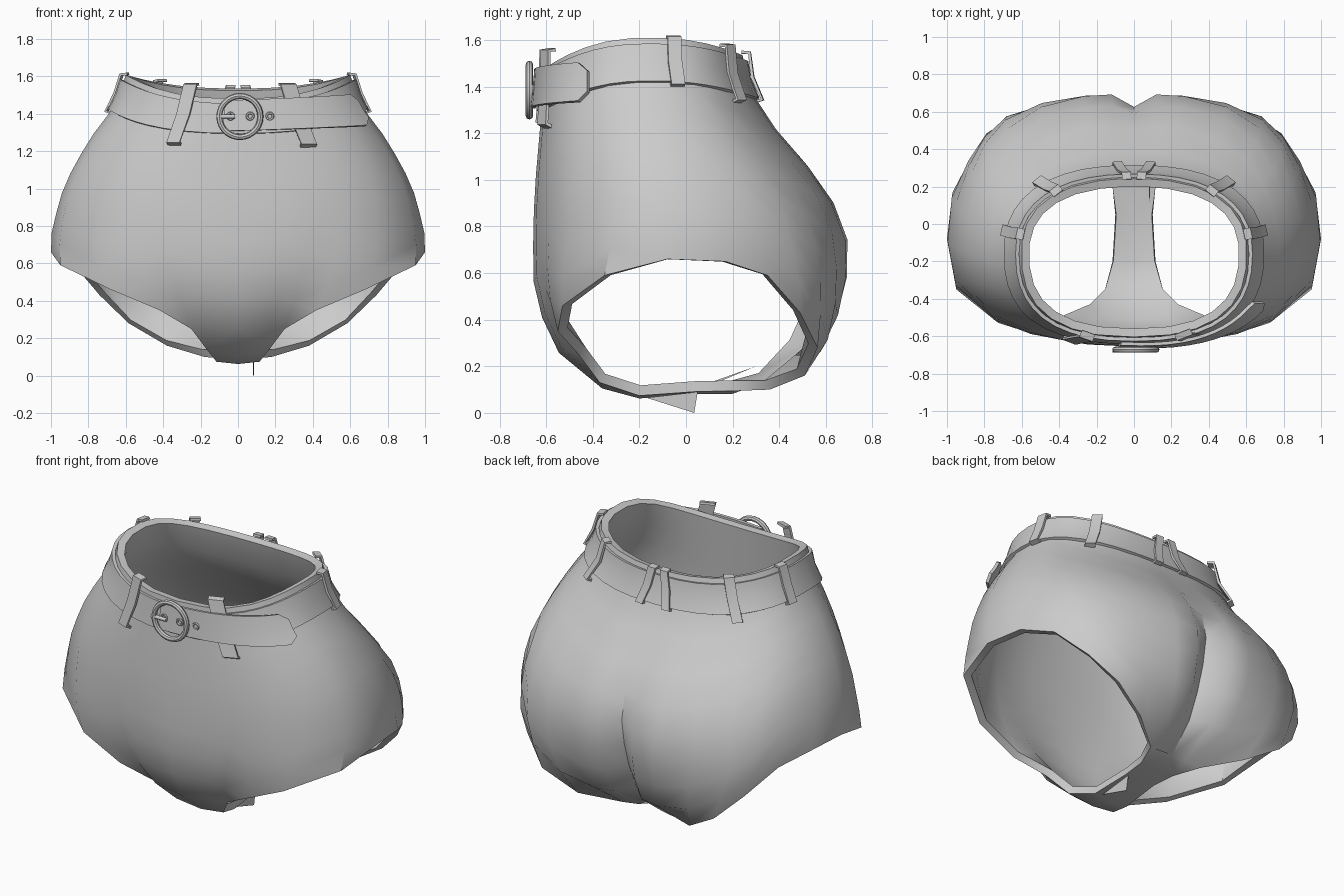
import bpy, bmesh, math
from math import sin, cos, pi, radians
from mathutils import Vector

if "Cube" in bpy.data.objects:
    bpy.data.objects.remove(bpy.data.objects["Cube"])

# Body profile by height: half width, front y, back y, depth of the back crease
ZS = [.05, .2, .37, .55, .75, .95, 1.12, 1.3, 1.45, 1.62]
WIDTH = [.7, .8, .9, .98, .99, .95, .88, .77, .655, .6]
FRONT = [-.25, -.5, -.6, -.65, -.655, -.65, -.635, -.62, -.605, -.6]
BACK = [.35, .6, .68, .715, .705, .62, .475, .315, .252, .232]
CREASE = [.1, .14, .14, .115, .075, .035, .012, 0, 0, 0]
E = .85


def lerp_table(tab, z):
    z = min(max(z, ZS[0]), ZS[-1])
    for i in range(len(ZS) - 1):
        if z <= ZS[i + 1]:
            f = (z - ZS[i]) / (ZS[i + 1] - ZS[i])
            return tab[i] + (tab[i + 1] - tab[i]) * f


def hull(a, z, off=0.0):
    """Point on the body at angle a (0 = front, pi = back), pushed out by off."""
    s, c = sin(a), cos(a)
    mid = -.08 - .08 * max(0, min(1, (z - .8) / .7))
    x = lerp_table(WIDTH, z) * math.copysign(abs(s) ** E, s)
    if c >= 0:
        y = mid - (mid - lerp_table(FRONT, z)) * c ** E
    else:
        y = mid + (lerp_table(BACK, z) - mid) * (-c) ** E
        y -= lerp_table(CREASE, z) * math.exp(-(x / .07) ** 2)
    return Vector((x + off * s, y - off * c, z))


def waist_z(a):
    return 1.61 - (.13 if cos(a) > 0 else .075) * cos(a) ** 2


def finish(name, bm, thickness=0.0, mirror=False, outward=None):
    me = bpy.data.meshes.new(name)
    bmesh.ops.recalc_face_normals(bm, faces=bm.faces)
    if outward:
        bm.faces.ensure_lookup_table()
        if outward(bm) < 0:
            bmesh.ops.reverse_faces(bm, faces=bm.faces)
    bm.to_mesh(me)
    bm.free()
    ob = bpy.data.objects.new(name, me)
    bpy.context.collection.objects.link(ob)
    if mirror:
        m = ob.modifiers.new("mirror", 'MIRROR')
        m.use_clip = True
        m.merge_threshold = .002
    if thickness:
        s = ob.modifiers.new("thickness", 'SOLIDIFY')
        s.thickness = thickness
        s.offset = -1
    bpy.ops.object.select_all(action='DESELECT')
    ob.select_set(True)
    bpy.context.view_layer.objects.active = ob
    bpy.ops.object.convert(target='MESH')
    bpy.ops.object.shade_smooth_by_angle(angle=radians(40))
    return ob


def radial(bm):
    return sum(f.normal.dot(f.calc_center_median() - Vector((0, -.1, f.calc_center_median().z)))
               * f.calc_area() for f in bm.faces)


def grid(bm, rows, closed=False):
    vs = [[bm.verts.new(p) for p in r] for r in rows]
    n = len(vs)
    for i in range(n if closed else n - 1):
        A, B = vs[i], vs[(i + 1) % n]
        for j in range(len(A) - 1):
            bm.faces.new((A[j], A[j + 1], B[j + 1], B[j]))
    return vs


# Shorts body: columns run from the waist to the leg opening, then mirrored
LEG = [(0, -.36, .105), (.16, -.37, .13), (.25, -.46, .25), (.42, -.55, .35), (.68, -.53, .46),
       (.95, -.35, .59), (1, -.08, .66), (.97, .17, .65), (.875, .35, .59), (.74, .49, .43),
       (.585, .565, .28), (.38, .51, .16), (.18, .36, .1), (.08, .35, .11), (0, .33, .13)]
K, ROWS = len(LEG) - 1, 9
STEPS = list(range(13)) + [12.6, 13]
columns = []
for k, h in enumerate(LEG):
    h = Vector(h)
    aw = pi * STEPS[k] / 13
    ae = math.asin(min(1, h.x / lerp_table(WIDTH, h.z)) ** (1 / E))
    if k > 6:
        ae = pi - ae
    fix = h - hull(ae, h.z)
    col = []
    for r in range(ROWS + 1):
        t = r / ROWS
        z = waist_z(aw) + (h.z - waist_z(aw)) * t
        p = hull(aw + (ae - aw) * t, z) + fix * t ** 4
        if k in (0, K):
            p.x = 0
        col.append(p)
    columns.append(col)
bm = bmesh.new()
cv = grid(bm, columns)
# crotch strip joining front and back
strip = [(cv[0][-1], cv[1][-1])]
for y, w, z in [(-.2, .115, .062), (.05, .1, .08), (.2, .115, .082)]:
    strip.append((bm.verts.new((0, y, z)), bm.verts.new((w, y, z + .012))))
for (a, b), (c, d) in zip(strip, strip[1:]):
    bm.faces.new((a, b, d, c))
a, b = strip[-1]
bm.faces.new((a, b, cv[K - 2][-1], cv[K - 1][-1], cv[K][-1]))
finish("shorts_body", bm, .045, True, radial)

# Belt band
bm = bmesh.new()
rows = []
for i in range(40):
    a = 2 * pi * i / 40
    zt = waist_z(a) - .025
    rows.append([hull(a, zt - .16 * j / 2, .022) for j in range(3)])
grid(bm, rows, True)
finish("belt", bm, .02, outward=radial)

# Free belt end with a pointed tip
bm = bmesh.new()
rows = []
for i in range(13):
    t = i / 12
    a = radians(-4 + 66 * t)
    zc, hh = 1.39 + .035 * t, (.045 if i == 12 else .082)
    rows.append([hull(a, zc + hh * s, .045 + .025 * t) for s in (1, 0, -1)])
grid(bm, rows)
finish("belt_end", bm, .018, outward=radial)


# Belt loops: bracket strips over the belt
def belt_loop(name, top_deg, bot_deg, z_top, z_bot, width=.06, off=.038):
    path = [(0, .0), (.02, off), (.5, off), (.95, off), (1, .0)]
    at, ab = radians(top_deg), radians(bot_deg)
    bm = bmesh.new()
    rows = []
    for t, o in path:
        a = at + (ab - at) * t
        p = hull(a, z_top + (z_bot - z_top) * t, o)
        side = Vector((cos(a), sin(a), 0)) * width / 2
        rows.append([p - side, p + side])
    grid(bm, rows)
    finish(name, bm, .014, outward=radial)


belt_loop("front_loop_left", -19.5, -21, 1.565, 1.23, .075)
belt_loop("front_loop_right", 21, 23.5, 1.565, 1.22, .09, .033)
for s, tag in ((1, "right"), (-1, "left")):
    belt_loop("side_loop_" + tag, s * 102, s * 102, 1.62, 1.4)
    belt_loop("rear_loop_" + tag, s * 142, s * 141, 1.585, 1.33)
    belt_loop("center_loop_" + tag, s * 177.8, s * 175.2, 1.555, 1.33, .05)


# Round buckle, prong and eyelets
def ring(name, x, y, z, major, minor, seg, sides):
    bm = bmesh.new()
    vs = []
    for i in range(seg):
        u = 2 * pi * i / seg
        vs.append([])
        for j in range(sides):
            v = 2 * pi * j / sides
            r = major + minor * cos(v)
            vs[-1].append(bm.verts.new((x + r * cos(u), y + minor * sin(v), z + r * sin(u))))
    for i in range(seg):
        for j in range(sides):
            A, B, n = vs[i], vs[(i + 1) % seg], (j + 1) % sides
            bm.faces.new((A[j], A[n], B[n], B[j]))
    finish(name, bm)


ring("buckle_ring", .01, -.672, 1.385, .11, .016, 28, 8)
for i, x in enumerate((-.04, .065, .17)):
    ring("eyelet_%d" % i, x, -.663 + .13 * max(0, x) ** 1.5, 1.387, .017, .007, 12, 6)
bpy.ops.mesh.primitive_cylinder_add(vertices=10, radius=.011, depth=.1, location=(-.065, -.675, 1.385),
                                    rotation=(0, pi / 2, 0))
bpy.context.object.name = "buckle_prong"
bpy.ops.object.shade_smooth_by_angle(angle=radians(40))

# Thin loose flap under the crotch
bm = bmesh.new()
for tri in (((-.17, .065), (.035, 0), (.05, .09)), ((.05, .095), (.3, .2), (.06, .115))):
    bm.faces.new([bm.verts.new((.085, y, z)) for y, z in tri])
finish("seam_flap", bm, .004)
